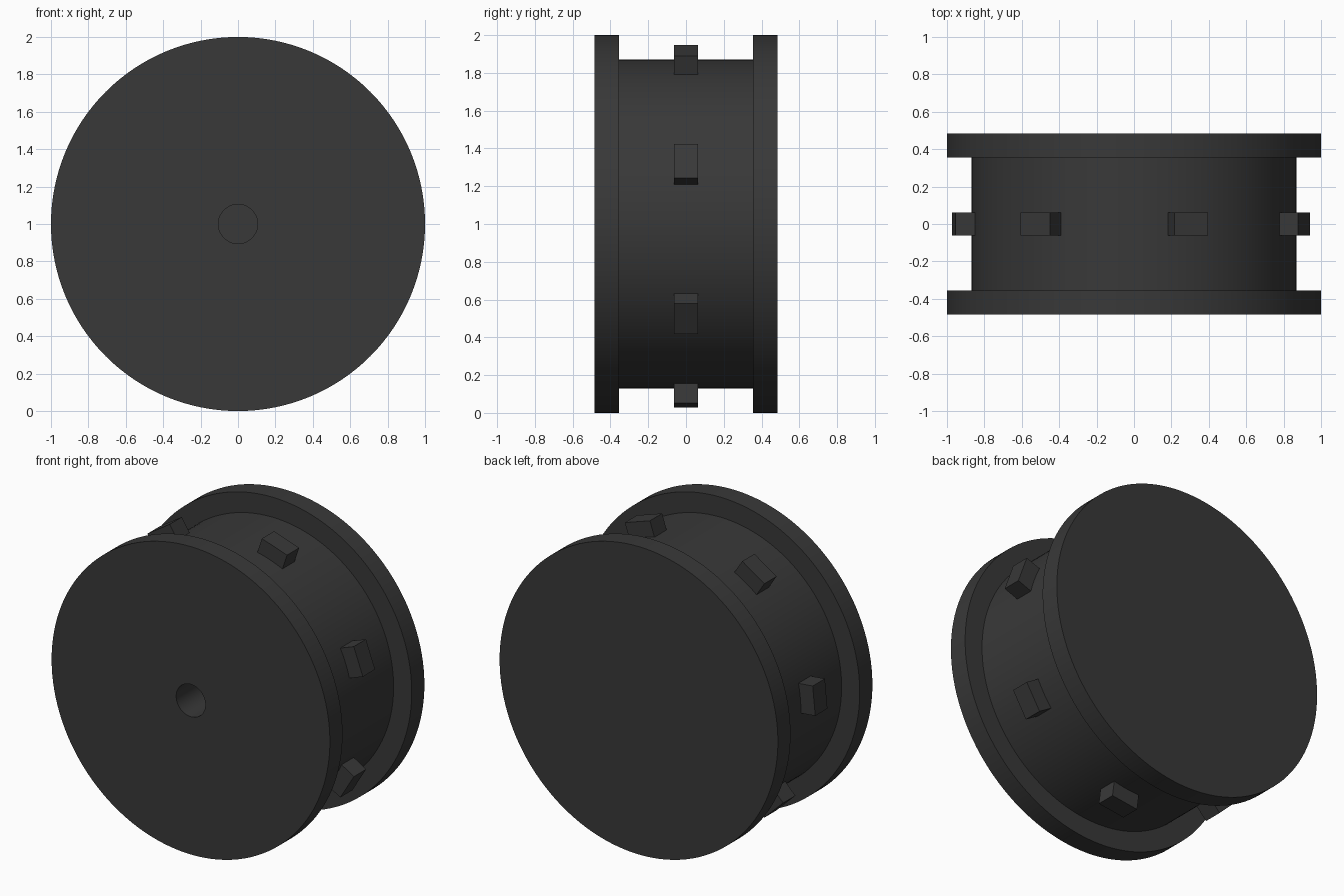
import bpy, bmesh, math
from mathutils import Matrix, Vector

if "Cube" in bpy.data.objects:
    bpy.data.objects.remove(bpy.data.objects["Cube"])

SEGMENTS = 128
CENTRE = Vector((0, 0, 1))

dark = bpy.data.materials.new("dark_grey")
dark.diffuse_color = (0.04, 0.04, 0.04, 1)
dark.use_nodes = True
dark.node_tree.nodes["Principled BSDF"].inputs["Base Color"].default_value = dark.diffuse_color


def make_object(name, bm, smooth):
    bmesh.ops.recalc_face_normals(bm, faces=bm.faces[:])
    mesh = bpy.data.meshes.new(name)
    bm.to_mesh(mesh)
    bm.free()
    mesh.materials.append(dark)
    obj = bpy.data.objects.new(name, mesh)
    bpy.context.collection.objects.link(obj)
    if smooth:
        bpy.ops.object.select_all(action='DESELECT')
        obj.select_set(True)
        bpy.context.view_layer.objects.active = obj
        bpy.ops.object.shade_smooth_by_angle(angle=math.radians(30))
    return obj


# Wheel body: (radius, y) profile of blind axle hole, flanges and drum
profile = [(0, 0.0), (0.105, 0.0), (0.105, -0.485), (1, -0.485), (1, -0.355),
           (0.87, -0.355), (0.87, 0.355), (1, 0.355), (1, 0.485), (0, 0.485)]
bm = bmesh.new()
verts = [bm.verts.new((r, y, 1)) for r, y in profile]
edges = [bm.edges.new(pair) for pair in zip(verts, verts[1:])]
bmesh.ops.spin(bm, geom=verts + edges, cent=CENTRE, axis=(0, 1, 0),
               angle=math.tau, steps=SEGMENTS)
bmesh.ops.remove_doubles(bm, verts=bm.verts[:], dist=0.0005)
make_object("flanged_wheel", bm, True)

# Seven drive teeth evenly spaced around the drum
TEETH, FIRST_ANGLE = 7, math.radians(18.4)
INNER, OUTER, LENGTH, WIDTH = 0.82, 0.968, 0.19, 0.125
for i in range(TEETH):
    turn = Matrix.Rotation(FIRST_ANGLE + i * math.tau / TEETH, 4, 'Y')
    size = Matrix.Diagonal((LENGTH, WIDTH, OUTER - INNER, 1))
    lift = Matrix.Translation((0, 0, (INNER + OUTER) / 2))
    bm = bmesh.new()
    bmesh.ops.create_cube(bm, size=1,
                          matrix=Matrix.Translation(CENTRE) @ turn @ lift @ size)
    make_object(f"drive_tooth_{i + 1}", bm, False)
